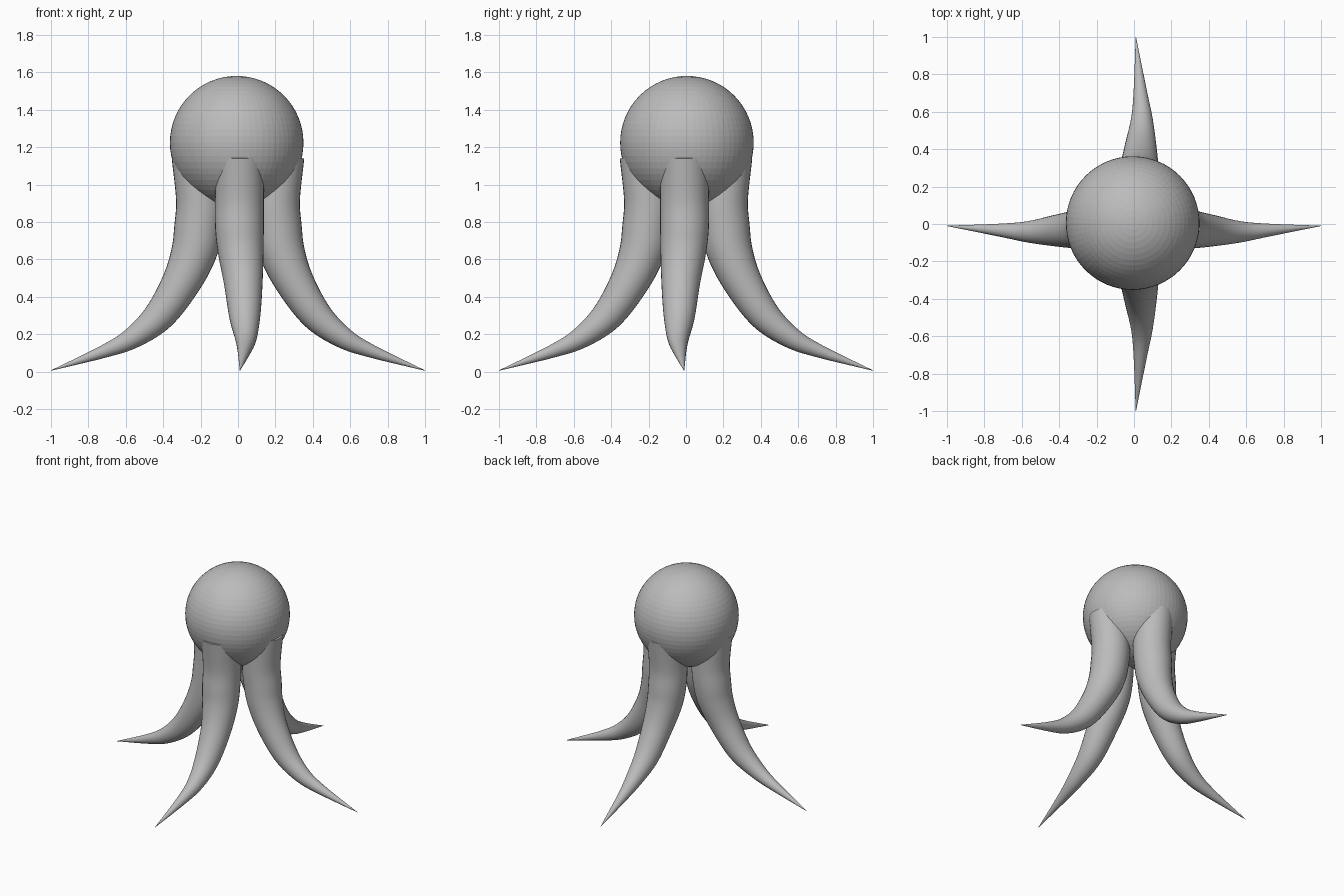
import bpy, bmesh, math
from mathutils import Vector

if "Cube" in bpy.data.objects:
    bpy.data.objects.remove(bpy.data.objects["Cube"])

grey = bpy.data.materials.new("plain grey")
grey.diffuse_color = (0.5, 0.5, 0.5, 1)
grey.use_nodes = True
grey.node_tree.nodes["Principled BSDF"].inputs["Base Color"].default_value = grey.diffuse_color


def finish(name, bm, smooth):
    bmesh.ops.recalc_face_normals(bm, faces=bm.faces)
    for f in bm.faces:
        f.smooth = smooth and len(f.verts) < 5
    mesh = bpy.data.meshes.new(name)
    bm.to_mesh(mesh)
    bm.free()
    mesh.materials.append(grey)
    obj = bpy.data.objects.new(name, mesh)
    bpy.context.collection.objects.link(obj)
    return obj


# Round head, faceted in horizontal bands
bm = bmesh.new()
bmesh.ops.create_uvsphere(bm, u_segments=64, v_segments=32, radius=0.357)
bmesh.ops.translate(bm, verts=bm.verts, vec=(-0.007, 0.005, 1.224))
finish("head", bm, False)

# Arm centreline: outward distance, sideways shift, height, radius
KEYS = [(0.225, 0.008, 1.155, 0.130), (0.200, 0.008, 0.92, 0.131),
        (0.211, 0.008, 0.77, 0.130), (0.235, 0.015, 0.64, 0.122),
        (0.302, 0.028, 0.48, 0.104), (0.420, 0.036, 0.30, 0.084),
        (0.562, 0.042, 0.182, 0.058), (0.715, 0.033, 0.109, 0.035),
        (1.0, 0.010, 0.006, 0.001)]
STEPS, SIDES = 5, 32


def resample(keys):
    """Catmull-Rom curve through the keys."""
    k = [Vector(p) for p in keys]
    k = [2 * k[0] - k[1]] + k + [2 * k[-1] - k[-2]]
    out = []
    for i in range(1, len(k) - 2):
        a, b, c, d = k[i - 1:i + 3]
        for s in range(STEPS):
            t = s / STEPS
            out.append(0.5 * (2 * b + (c - a) * t + (2 * a - 5 * b + 4 * c - d) * t * t
                              + (3 * b - a - 3 * c + d) * t ** 3))
    return out + [k[-2]]


def arm(name, place):
    """Tapered tube; place maps (outward, sideways) to (x, y)."""
    pts = resample(KEYS)
    bm = bmesh.new()
    rings = []
    for i, p in enumerate(pts):
        tangent = (pts[min(i + 1, len(pts) - 1)] - pts[max(i - 1, 0)]).to_3d().normalized()
        n = tangent.cross(Vector((0, 1, 0))).normalized()
        side = n.cross(tangent)
        ring = []
        for j in range(SIDES):
            a = math.tau * j / SIDES
            q = p.to_3d() + p.w * (math.cos(a) * n + math.sin(a) * side)
            ring.append(bm.verts.new((*place(q.x, q.y), max(q.z, 0))))
        rings.append(ring)
    for r0, r1 in zip(rings, rings[1:]):
        for j in range(SIDES):
            k = (j + 1) % SIDES
            bm.faces.new((r0[j], r0[k], r1[k], r1[j]))
    bm.faces.new(rings[0])
    bm.faces.new(rings[-1])
    finish(name, bm, True)


# Four arms: side arms bow to the front, front and back arms bow to the right
arm("right_arm", lambda o, s: (o, -s))
arm("left_arm", lambda o, s: (-o, -s))
arm("front_arm", lambda o, s: (s, -o))
arm("back_arm", lambda o, s: (s, o))
